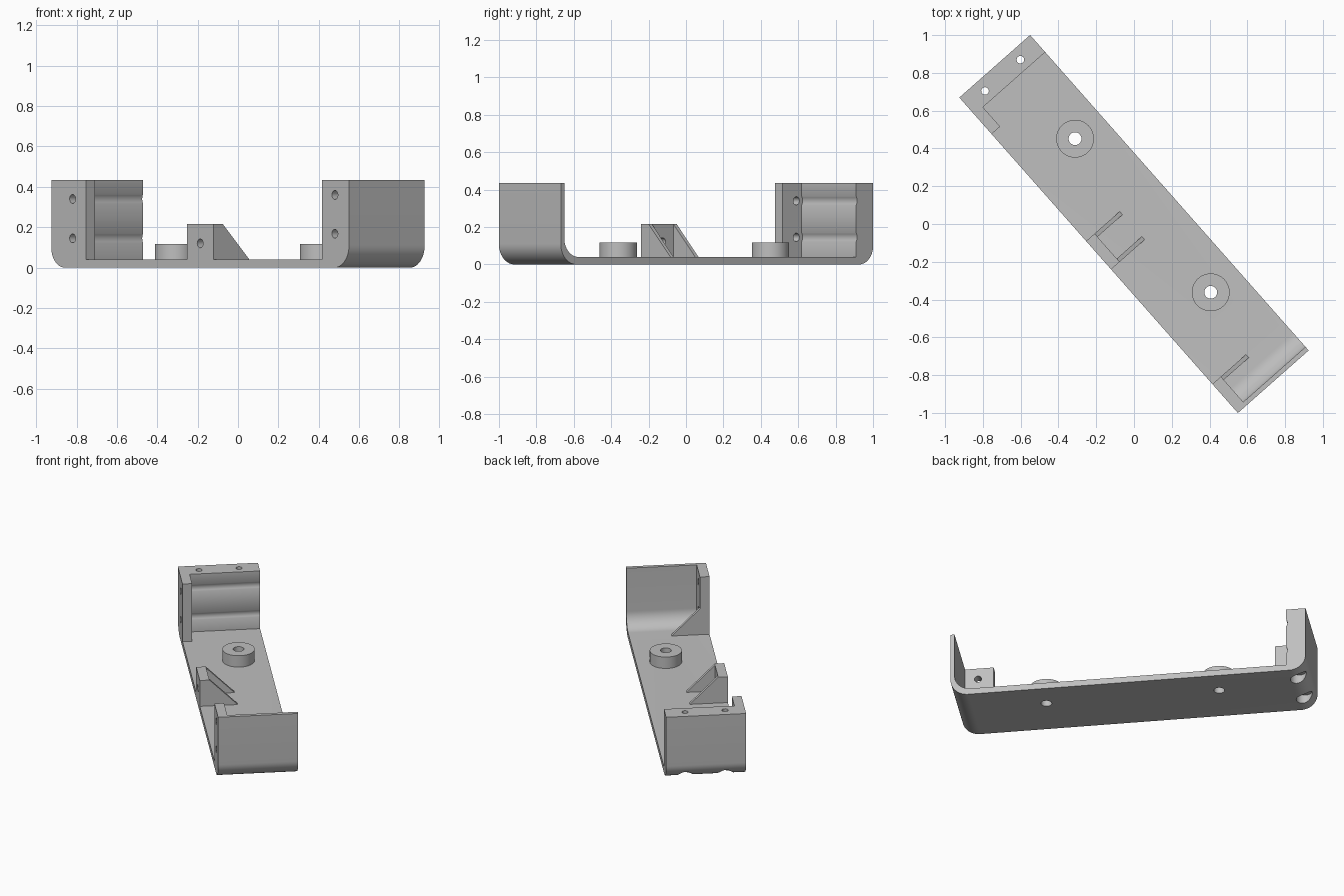
import bpy, bmesh, math
from mathutils import Matrix

cube = bpy.data.objects.get("Cube")
if cube:
    bpy.data.objects.remove(cube, do_unlink=True)

# Overall sizes, in the bracket's own axes (length x, width y)
END, SIDE, TOP, FLOOR = 1.114, 0.25, 0.435, 0.04
LIP = -0.19            # inner face of the side flanges
THICK_IN, THIN_IN = -0.993, 1.089
TURN = Matrix.Rotation(math.radians(-48.55), 4, 'Z')

grey = bpy.data.materials.new("plain grey")
grey.use_nodes = True
grey.diffuse_color = (0.52, 0.52, 0.52, 1)
grey.node_tree.nodes["Principled BSDF"].inputs["Base Color"].default_value = grey.diffuse_color
parts = []


def finish(name, bm):
    bmesh.ops.recalc_face_normals(bm, faces=bm.faces)
    mesh = bpy.data.meshes.new(name)
    bm.to_mesh(mesh)
    bm.free()
    obj = bpy.data.objects.new(name, mesh)
    bpy.context.collection.objects.link(obj)
    mesh.materials.append(grey)
    return obj


def prism(name, points, start, depth, axis):
    """Extrude an outline: (x, z) along y, or (y, z) along x."""
    bm = bmesh.new()
    if axis == 'Y':
        verts = [bm.verts.new((a, start, b)) for a, b in points]
        step = (0, depth, 0)
    else:
        verts = [bm.verts.new((start, a, b)) for a, b in points]
        step = (depth, 0, 0)
    face = bm.faces.new(verts)
    out = bmesh.ops.extrude_face_region(bm, geom=[face])
    moved = [g for g in out["geom"] if isinstance(g, bmesh.types.BMVert)]
    bmesh.ops.translate(bm, verts=moved, vec=step)
    obj = finish(name, bm)
    parts.append(obj)
    return obj


def rod(name, radius, centre, length, axis='Z', sides=48):
    bm = bmesh.new()
    bmesh.ops.create_cone(bm, cap_ends=True, segments=sides, radius1=radius,
                          radius2=radius, depth=length)
    if axis == 'Y':
        bm.transform(Matrix.Rotation(math.pi / 2, 4, 'X'))
    bm.transform(Matrix.Translation(centre))
    return finish(name, bm)


def cut(obj, radius, centre, length, axis='Z'):
    tool = rod("cutter", radius, centre, length, axis, 32)
    tool.hide_render = True
    mod = obj.modifiers.new("cut", 'BOOLEAN')
    mod.operation, mod.solver, mod.object = 'DIFFERENCE', 'EXACT', tool
    bpy.context.view_layer.objects.active = obj
    bpy.ops.object.modifier_apply(modifier=mod.name)
    bpy.data.objects.remove(tool, do_unlink=True)


def arc(cx, cz, r, a0, a1, n=14):
    return [(cx + r * math.cos(math.radians(a0 + (a1 - a0) * i / n)),
             cz + r * math.sin(math.radians(a0 + (a1 - a0) * i / n))) for i in range(n + 1)]


# Bent frame: floor, thick end wall and thin end wall in one outline
inner_bend = arc(THIN_IN - 0.1, FLOOR + 0.1, 0.1, 0, -90)
outline = (arc(-END + 0.1, 0.1, 0.1, 180, 270)
           + arc(END - 0.11, 0.11, 0.11, 270, 360)
           + [(END, TOP), (THIN_IN, TOP)] + inner_bend
           + [(THICK_IN, FLOOR), (THICK_IN, TOP), (-END, TOP)])
frame = prism("bent_frame", outline, -SIDE, 2 * SIDE, 'Y')

# Upright screw holes with counterbores in the thick wall
for y in (-0.125, 0.125):
    cut(frame, 0.05, (-1.05, y, -0.02), 0.16)
    cut(frame, 0.02, (-1.05, y, 0.25), 0.6)

# Shallow grooves across the thick wall
for z in (0.145, 0.34):
    cut(frame, 0.045, (-0.955, LIP + 0.3, z), 0.6, 'Y')

# Side flanges and the middle block
depth = LIP + SIDE
thick_flange = prism("thick_end_flange", [(THICK_IN, FLOOR), (-0.856, FLOOR),
                     (-0.856, TOP), (THICK_IN, TOP)], -SIDE, depth, 'Y')
thin_flange = prism("thin_end_flange", [(0.91, TOP), (THIN_IN, TOP)] + inner_bend
                    + [(0.91, FLOOR)], -SIDE, depth, 'Y')
block = prism("middle_block", [(-0.1, FLOOR), (0.1, FLOOR), (0.1, 0.217), (-0.1, 0.217)],
              -SIDE, depth, 'Y')
for obj, x, heights in ((thick_flange, -0.955, (0.145, 0.34)),
                        (thin_flange, 1.008, (0.168, 0.36)), (block, 0, (0.12,))):
    for z in heights:
        cut(obj, 0.022, (x, -0.22, z), 0.2, 'Y')

# Triangular ribs
for name, x in (("middle_rib_a", -0.1), ("middle_rib_b", 0.077), ("thin_end_rib", 0.91)):
    prism(name, [(LIP, FLOOR), (-0.013, FLOOR), (LIP, 0.217)], x, 0.023, 'X')

# Round bosses, drilled through the floor
for name, x in (("boss_a", -0.545), ("boss_b", 0.54)):
    boss = rod(name, 0.1, (x, 0.065, 0.079), 0.078)
    parts.append(boss)
    for obj in (boss, frame):
        cut(obj, 0.034, (x, 0.065, 0.05), 0.3)

# Turn everything into its diagonal stance and shade
bpy.ops.object.select_all(action='DESELECT')
for obj in parts:
    obj.data.transform(TURN)
    obj.select_set(True)
bpy.context.view_layer.objects.active = frame
bpy.ops.object.shade_smooth_by_angle()
